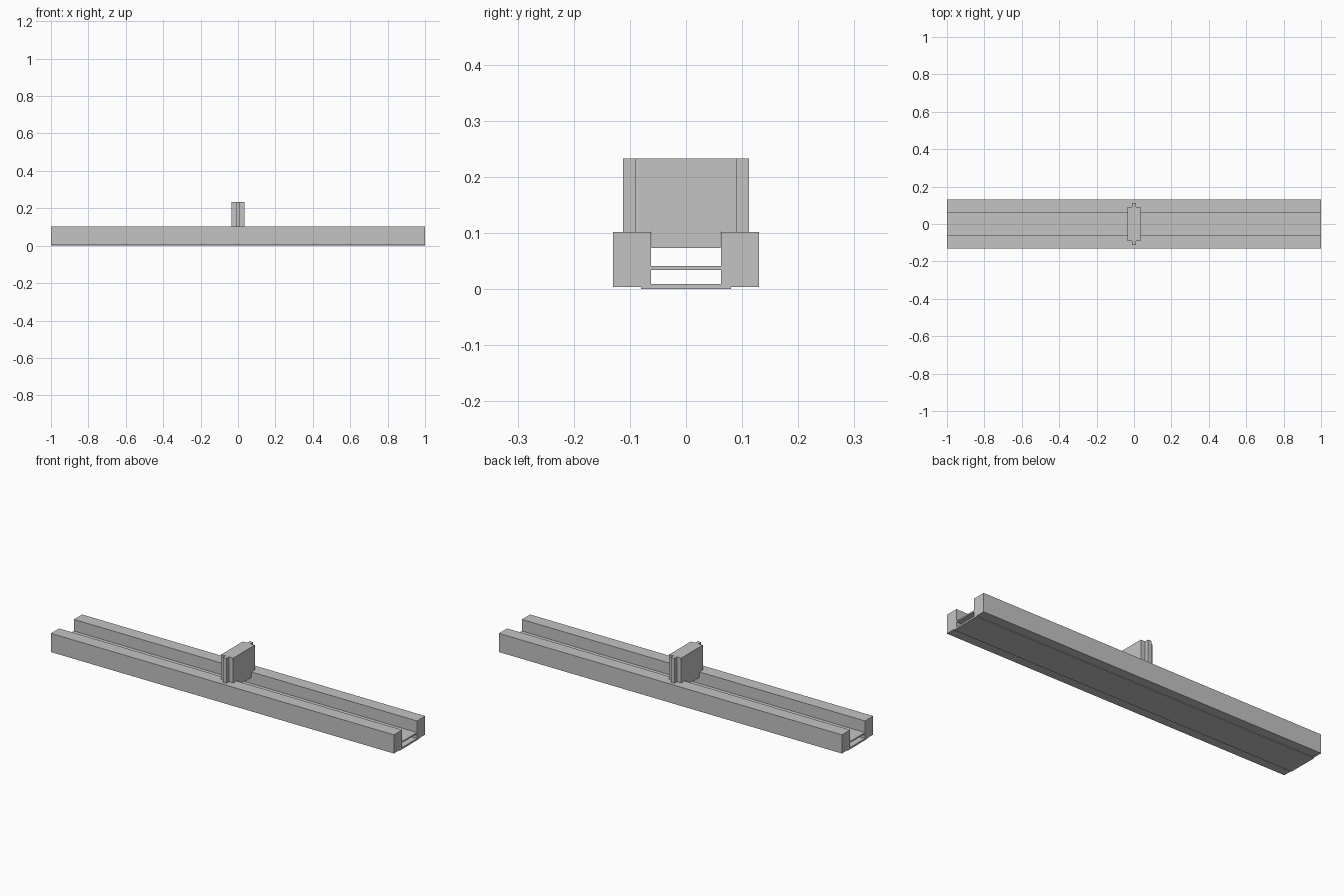
import bpy
import bmesh
from mathutils import Vector

cube = bpy.data.objects.get("Cube")
if cube:
    bpy.data.objects.remove(cube)

grey = bpy.data.materials.new("light_grey")
grey.use_nodes = True
colour = (0.55, 0.55, 0.55, 1)
grey.diffuse_color = colour
grey.node_tree.nodes["Principled BSDF"].inputs["Base Color"].default_value = colour


def prism(name, points, offset):
    """Extrude a closed outline along an offset."""
    bm = bmesh.new()
    face = bm.faces.new([bm.verts.new(p) for p in points])
    out = bmesh.ops.extrude_face_region(bm, geom=[face])
    verts = [v for v in out["geom"] if isinstance(v, bmesh.types.BMVert)]
    bmesh.ops.translate(bm, vec=Vector(offset), verts=verts)
    bmesh.ops.recalc_face_normals(bm, faces=bm.faces)
    mesh = bpy.data.meshes.new(name)
    bm.to_mesh(mesh)
    bm.free()
    mesh.materials.append(grey)
    obj = bpy.data.objects.new(name, mesh)
    bpy.context.collection.objects.link(obj)
    return obj


def mirrored(half):
    """Complete an outline by reflecting its second coordinate."""
    return half + [(a, -b) for a, b in reversed(half)]


def boolean(target, other, operation):
    """Combine with a helper solid that stays out of sight."""
    mod = target.modifiers.new(operation.title(), "BOOLEAN")
    mod.operation = operation
    mod.solver = "EXACT"
    mod.object = other
    other.hide_render = True
    other.hide_viewport = True
    other.display_type = "WIRE"


# Long rail with a shallow foot and an open channel, hollow below the shelf
rail_half = [(0.0, 0.08), (0.0035, 0.08), (0.0035, 0.13),
             (0.102, 0.13), (0.102, 0.062), (0.041, 0.062)]
rail = prism("channel_rail", [(-1, y, z) for z, y in mirrored(rail_half)], (2, 0, 0))
slot_half = [(0.009, 0.062), (0.034, 0.062)]
slot = prism("slot_cutter", [(-1.1, y, z) for z, y in mirrored(slot_half)], (2.2, 0, 0))
boolean(rail, slot, "DIFFERENCE")

# Upright slider with a narrow rib at each end
rib, body = 0.01, 0.035
slider_half = [(-body, 0.09), (-rib, 0.09), (-rib, 0.112),
               (rib, 0.112), (rib, 0.09), (body, 0.09)]
slider = prism("slider_block", [(x, y, 0.102) for x, y in mirrored(slider_half)],
               (0, 0, 0.131))

# Tongue that drops into the channel
tongue_half = [(-body, 0.0615), (body, 0.0615)]
tongue = prism("slider_tongue", [(x, y, 0.073) for x, y in mirrored(tongue_half)],
               (0, 0, 0.05))
boolean(slider, tongue, "UNION")
